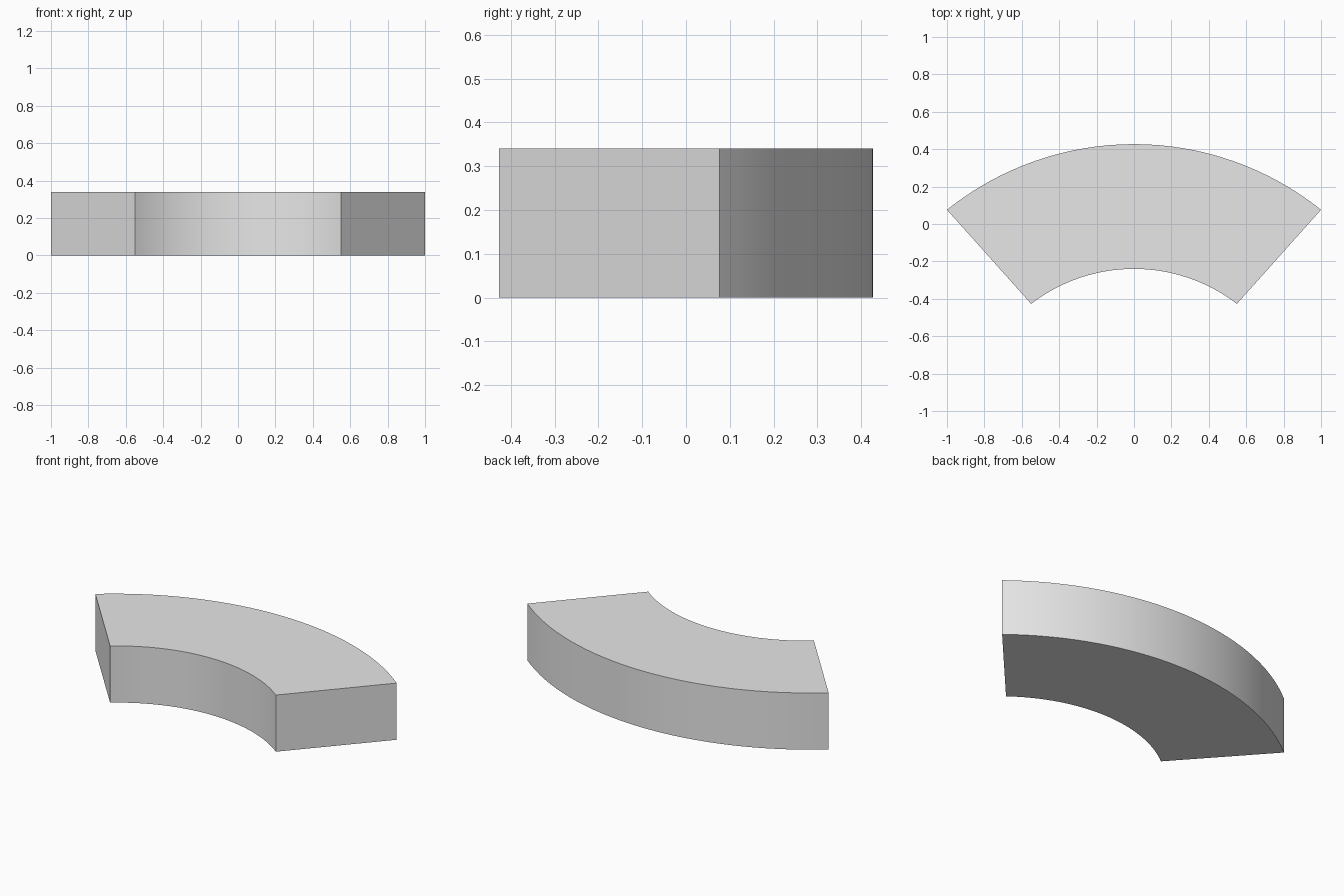
import bpy, bmesh, math

HEIGHT = 0.34
SEGMENTS = 32

if "Cube" in bpy.data.objects:
    bpy.data.objects.remove(bpy.data.objects["Cube"], do_unlink=True)


def arc(half_chord, end_y, apex_y):
    """Points from left to right along an arc through both ends and its apex."""
    rise = apex_y - end_y
    radius = (half_chord ** 2 + rise ** 2) / (2 * rise)
    half_angle = math.asin(half_chord / radius)
    angles = [half_angle * (2 * i / SEGMENTS - 1) for i in range(SEGMENTS + 1)]
    return [(radius * math.sin(a), apex_y - radius + radius * math.cos(a)) for a in angles]


# Plain grey material
grey = bpy.data.materials.new("light grey")
grey.use_nodes = True
colour = (0.8, 0.8, 0.8, 1)
grey.diffuse_color = colour
grey.node_tree.nodes["Principled BSDF"].inputs["Base Color"].default_value = colour

# Curved block: ring sector outline extruded upwards
outline = arc(0.55, -0.427, -0.24) + arc(1.0, 0.076, 0.427)[::-1]
bm = bmesh.new()
base = bm.faces.new([bm.verts.new((x, y, 0)) for x, y in outline])
top = bmesh.ops.extrude_face_region(bm, geom=[base], use_keep_orig=True)
top_verts = [g for g in top["geom"] if isinstance(g, bmesh.types.BMVert)]
bmesh.ops.translate(bm, verts=top_verts, vec=(0, 0, HEIGHT))
bmesh.ops.recalc_face_normals(bm, faces=bm.faces)

mesh = bpy.data.meshes.new("curved_block")
bm.to_mesh(mesh)
bm.free()
mesh.materials.append(grey)
block = bpy.data.objects.new("curved_block", mesh)
bpy.context.collection.objects.link(block)

# Smooth curved walls, sharp corners
bpy.ops.object.select_all(action="DESELECT")
block.select_set(True)
bpy.context.view_layer.objects.active = block
bpy.ops.object.shade_smooth_by_angle(angle=math.radians(30))
